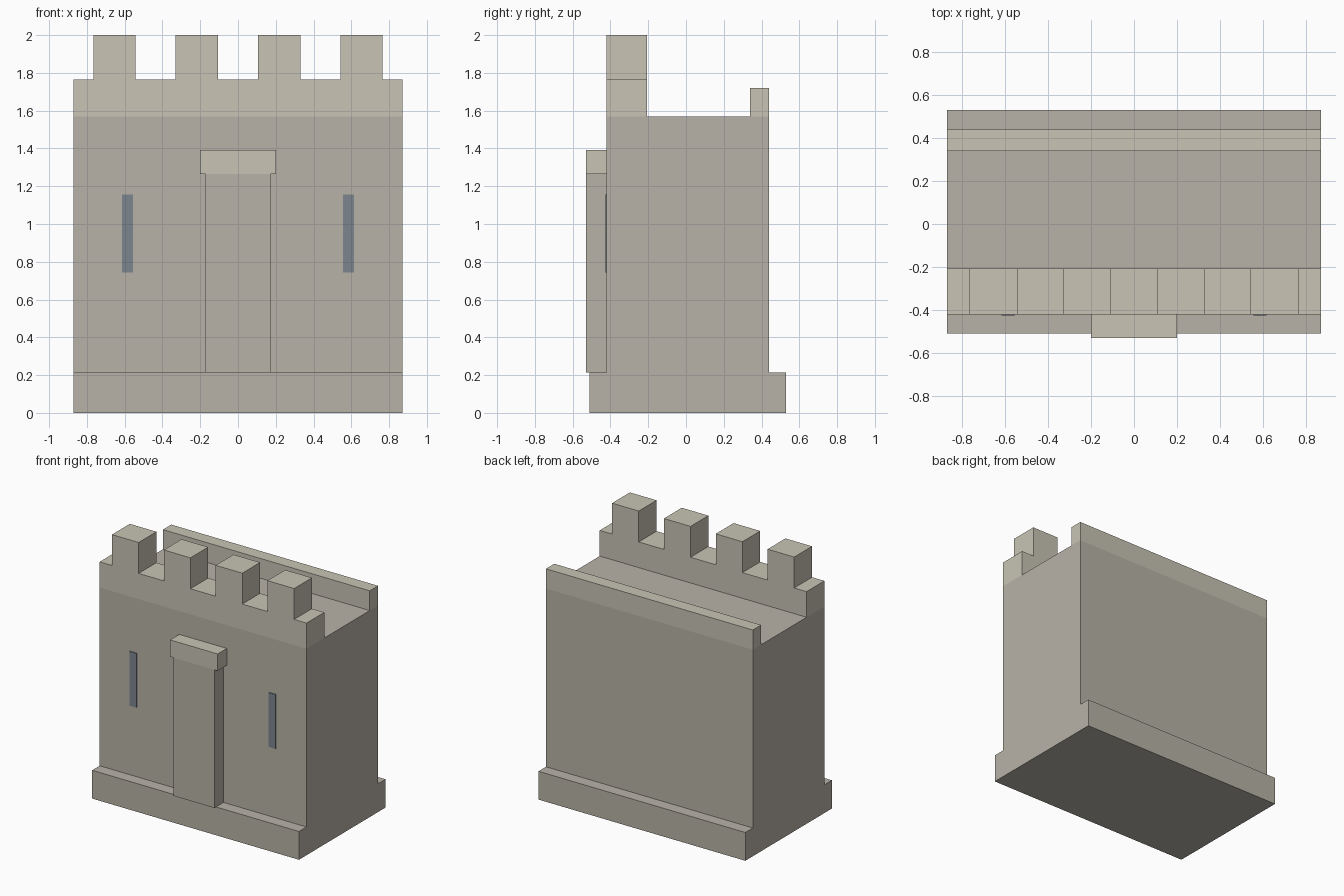
import bpy, bmesh
from mathutils import Vector

if "Cube" in bpy.data.objects:
    bpy.data.objects.remove(bpy.data.objects["Cube"])


def material(name, rgb):
    m = bpy.data.materials.new(name)
    m.diffuse_color = (*rgb, 1)
    m.use_nodes = True
    m.node_tree.nodes["Principled BSDF"].inputs["Base Color"].default_value = m.diffuse_color
    return m


STONE = material("stone", (0.48, 0.45, 0.39))
TRIM = material("pale_stone", (0.58, 0.55, 0.46))
DARK = material("slit_grey", (0.20, 0.235, 0.27))
W = 0.87  # half width of the wall


def extrude(name, points, offset, mat):
    """Solid made by sweeping a flat outline along an offset."""
    bm = bmesh.new()
    face = bm.faces.new([bm.verts.new(p) for p in points])
    new = bmesh.ops.extrude_face_region(bm, geom=[face], use_keep_orig=True)["geom"]
    moved = [v for v in new if isinstance(v, bmesh.types.BMVert)]
    bmesh.ops.translate(bm, verts=moved, vec=Vector(offset))
    bmesh.ops.recalc_face_normals(bm, faces=bm.faces)
    mesh = bpy.data.meshes.new(name)
    bm.to_mesh(mesh)
    bm.free()
    mesh.materials.append(mat)
    obj = bpy.data.objects.new(name, mesh)
    bpy.context.collection.objects.link(obj)
    return obj


def box(name, x, y, z, mat):
    outline = [(x[0], y[0], z[0]), (x[1], y[0], z[0]),
               (x[1], y[0], z[1]), (x[0], y[0], z[1])]
    return extrude(name, outline, (0, y[1] - y[0], 0), mat)


# Wall with its wider plinth, as one side profile
side = [(-0.51, 0), (0.53, 0), (0.53, 0.215), (0.44, 0.215),
        (0.44, 1.57), (-0.42, 1.57), (-0.42, 0.215), (-0.51, 0.215)]
extrude("wall", [(-W, y, z) for y, z in side], (2 * W, 0, 0), STONE)

# Front battlement: one stepped outline with four merlons
steps = [(-W, 1.57), (-W, 1.765)]
for cx in (-0.654, -0.218, 0.218, 0.654):
    l, r = cx - 0.112, cx + 0.112
    steps += [(l, 1.765), (l, 2.0), (r, 2.0), (r, 1.765)]
steps += [(W, 1.765), (W, 1.57)]
extrude("battlement", [(x, -0.42, z) for x, z in steps], (0, 0.214, 0), TRIM)

# Low parapet at the back of the walkway
box("back_parapet", (-W, W), (0.34, 0.44), (1.57, 1.72), TRIM)

# Central buttress and its cap
box("buttress", (-0.172, 0.172), (-0.53, -0.42), (0.215, 1.265), STONE)
box("buttress_cap", (-0.2, 0.2), (-0.53, -0.42), (1.265, 1.393), TRIM)

# Arrow slits, one each side of the buttress
for name, cx in (("left", -0.585), ("right", 0.585)):
    box(name + "_arrow_slit", (cx - 0.03, cx + 0.03), (-0.426, -0.42), (0.742, 1.155), DARK)
